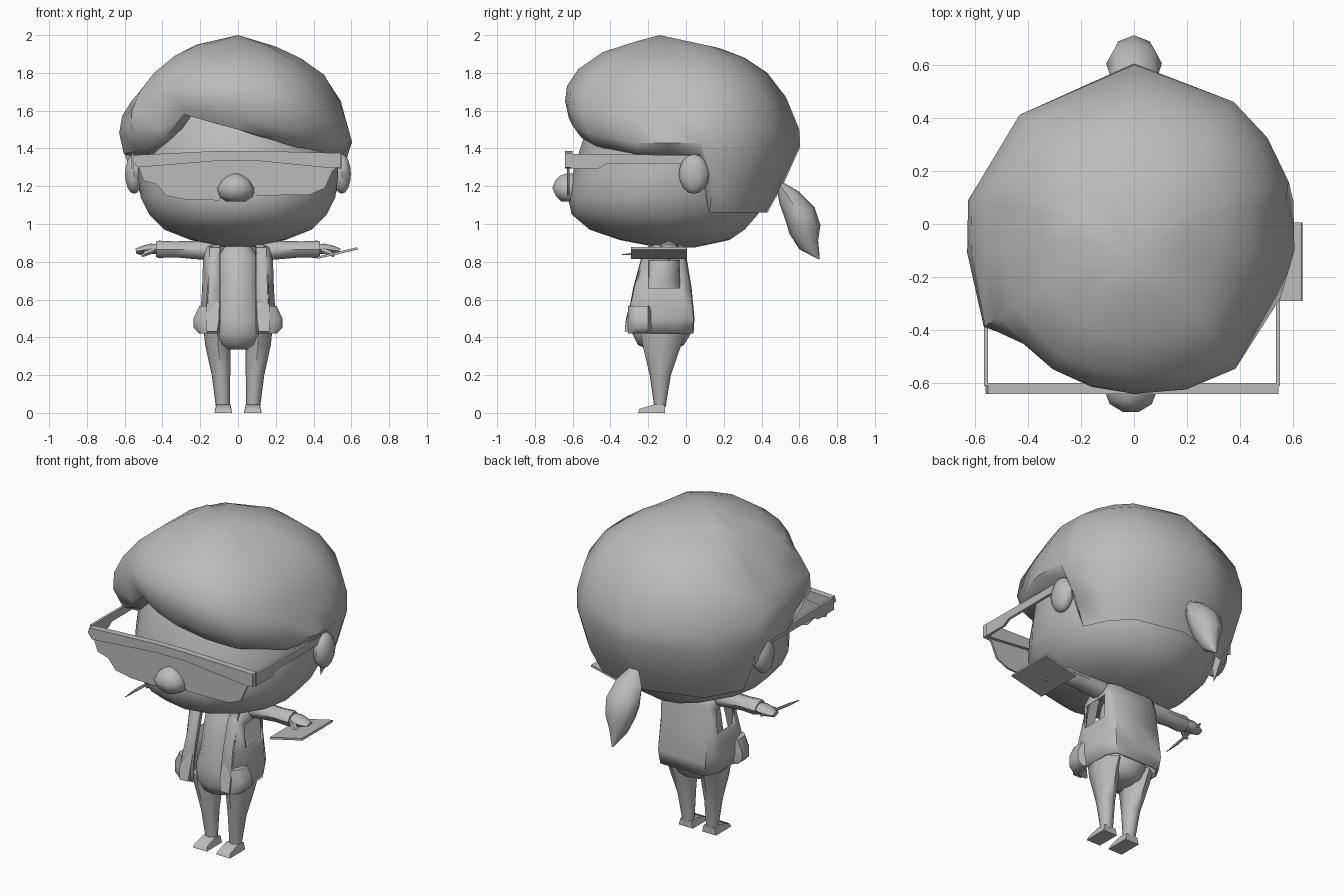
import bpy, bmesh, math
from mathutils import Vector

grey = bpy.data.materials.new("plain_grey")
grey.diffuse_color = (0.5, 0.5, 0.5, 1)


def finish(name, bm):
    bmesh.ops.recalc_face_normals(bm, faces=bm.faces[:])
    me = bpy.data.meshes.new(name)
    bm.to_mesh(me)
    bm.free()
    me.materials.append(grey)
    ob = bpy.data.objects.new(name, me)
    bpy.context.collection.objects.link(ob)
    return ob


def loft(name, rings, closed=True, caps=True, skip=()):
    """Skin a stack of point rings; skip lists (ring, column) openings."""
    bm = bmesh.new()
    rows = [[bm.verts.new(p) for p in r] for r in rings]
    n = len(rows[0])
    for i in range(len(rows) - 1):
        for j in range(n if closed else n - 1):
            if (i, j) not in skip:
                k = (j + 1) % n
                bm.faces.new((rows[i][j], rows[i][k], rows[i + 1][k], rows[i + 1][j]))
    if caps and closed:
        bm.faces.new(rows[0])
        bm.faces.new(rows[-1])
    bmesh.ops.remove_doubles(bm, verts=bm.verts[:], dist=0.0005)
    return finish(name, bm)


def oval(x, z, hw, y0, y1, n=16):
    """Horizontal oval ring between y0 (front) and y1 (back)."""
    a = [2 * math.pi * i / n for i in range(n)]
    return [(x + hw * math.cos(t), (y0 + y1) / 2 + (y1 - y0) / 2 * math.sin(t), z) for t in a]


def tube(name, path, n=8):
    """Path entries: centre, then half sizes along the two side axes."""
    rings = []
    for i, (c, ru, rv) in enumerate(path):
        d = Vector(path[min(i + 1, len(path) - 1)][0]) - Vector(path[max(i - 1, 0)][0])
        d.normalize()
        u = d.cross(Vector((0, 0, 1)))
        if u.length < 0.1:
            u = Vector((1, 0, 0))
        u.normalize()
        v = u.cross(d)
        rings.append([Vector(c) + u * ru * math.cos(2 * math.pi * k / n)
                      + v * rv * math.sin(2 * math.pi * k / n) for k in range(n)])
    return loft(name, rings)


def prism(name, pts, offset):
    """Extrude a planar outline by an offset vector."""
    o = Vector(offset)
    return loft(name, [pts, [Vector(p) + o for p in pts]])


def ball(name, c, s, seg=12, rings=8):
    bm = bmesh.new()
    bmesh.ops.create_uvsphere(bm, u_segments=seg, v_segments=rings, radius=1)
    for v in bm.verts:
        v.co = Vector([c[i] + s[i] * v.co[i] for i in range(3)])
    return finish(name, bm)


# Head
loft("head", [oval(0, *r) for r in (
    (.875, .06, -.14, .04), (.915, .25, -.35, .23), (.97, .39, -.51, .31),
    (1.05, .47, -.605, .38), (1.14, .515, -.625, .42), (1.25, .53, -.605, .45),
    (1.4, .53, -.56, .46), (1.55, .48, -.51, .42), (1.7, .36, -.4, .32))])
# Nose: dome with a flatter underside
loft("nose", [oval(-.012, *r, 10) for r in (
    (1.12, .05, -.665, -.56), (1.145, .09, -.69, -.55), (1.19, .098, -.712, -.55),
    (1.23, .075, -.695, -.55), (1.255, .045, -.67, -.55), (1.268, .015, -.635, -.57))])

# Hair: crown-to-edge profiles (radius, height) around the head
front = [(.25, 1.965), (.42, 1.91), (.55, 1.82), (.61, 1.73), (.62, 1.65), (.60, 1.56), (.56, 1.50), (.49, 1.50)]
swept = [(.25, 1.95), (.42, 1.89), (.55, 1.80), (.63, 1.68), (.65, 1.58), (.62, 1.48), (.56, 1.41), (.5, 1.40)]
right = [(.2, 1.94), (.33, 1.88), (.46, 1.79), (.53, 1.67), (.58, 1.54), (.61, 1.43), (.56, 1.37), (.48, 1.36)]
nape = [(.2, 1.94), (.36, 1.87), (.48, 1.78), (.57, 1.65), (.61, 1.5), (.61, 1.38), (.56, 1.2), (.49, 1.06)]
back = [(.2, 1.93), (.33, 1.88), (.45, 1.80), (.55, 1.67), (.62, 1.5), (.625, 1.41), (.53, 1.2), (.45, 1.06)]
left = [(.22, 1.95), (.36, 1.87), (.5, 1.73), (.57, 1.65), (.62, 1.57), (.635, 1.48), (.61, 1.37), (.5, 1.34)]
lock = [(.25, 1.95), (.4, 1.89), (.53, 1.80), (.62, 1.70), (.67, 1.6), (.675, 1.5), (.62, 1.39), (.5, 1.36)]
fold = [(.25, 1.95), (.41, 1.89), (.54, 1.80), (.595, 1.70), (.6, 1.6), (.59, 1.5), (.57, 1.45), (.5, 1.43)]
part = [(.25, 1.96), (.42, 1.90), (.55, 1.81), (.61, 1.72), (.61, 1.66), (.59, 1.62), (.57, 1.58), (.5, 1.57)]
keys = [(-120, part), (-90, front), (-54, swept), (-25, right), (10, right), (17, nape), (52, nape),
        (90, back), (135, nape), (163, nape), (170, left), (188, left), (213, lock), (226, fold), (240, part)]
columns = []
for (a0, p0), (a1, p1) in zip(keys, keys[1:]):
    steps = 1 if back in (p0, p1) else max(1, round((a1 - a0) / 20))  # straight planes meet in a back ridge
    for s in range(steps):
        t = s / steps
        a = math.radians(a0 + (a1 - a0) * t)
        col = [(0, -.14, 2.0)]
        for (r0, z0), (r1, z1) in zip(p0, p1):
            r = r0 + (r1 - r0) * t
            col.append((r * math.cos(a), -.02 + r * math.sin(a), z0 + (z1 - z0) * t))
        columns.append(col)
loft("hair", list(zip(*columns)), caps=False)

# Ponytail
tube("ponytail", [((0, .495, 1.21), .03, .02), ((0, .545, 1.14), .085, .06), ((0, .605, 1.05), .105, .085),
                  ((0, .63, .97), .085, .085), ((0, .65, .89), .05, .055), ((0, .705, .815), .004, .004)])

# Glasses
prism("glasses_bar", [(-.56, -.64, 1.335), (-.55, -.64, 1.365), (-.1, -.64, 1.387), (.1, -.64, 1.387),
                      (.545, -.64, 1.375), (.545, -.64, 1.30), (.5, -.64, 1.295), (.1, -.64, 1.335),
                      (-.1, -.64, 1.335), (-.53, -.64, 1.30)], (0, .04, 0))
prism("glasses_lens", [(-.53, -.63, 1.31), (-.5, -.63, 1.23), (-.43, -.63, 1.21), (-.38, -.63, 1.15),
                       (-.28, -.63, 1.13), (-.1, -.63, 1.125), (-.06, -.63, 1.2), (.06, -.63, 1.2),
                       (.1, -.63, 1.15), (.38, -.63, 1.155), (.46, -.63, 1.19), (.5, -.63, 1.28),
                       (.53, -.63, 1.31), (.1, -.63, 1.345), (-.1, -.63, 1.345)], (0, .012, 0))

# Body core: shirt, hips and neck
loft("shirt", [oval(0, *r, 12) for r in (
    (.335, .07, -.2, -.06), (.36, .12, -.255, -.01), (.42, .155, -.285, .025), (.5, .155, -.285, .02),
    (.58, .125, -.275, 0), (.7, .115, -.25, -.03), (.82, .11, -.21, -.03), (.88, .07, -.17, -.05))])
loft("neck", [oval(0, .84, .06, -.16, -.05, 10), oval(0, .91, .06, -.16, -.05, 10)])

# Open coat with arm holes
coat_rings = []
for z, hw, yf, yb in ((.895, .11, -.17, -.03), (.88, .165, -.2, -.01), (.81, .185, -.24, 0),
                      (.66, .19, -.28, .025), (.5, .2, -.31, .04), (.42, .185, -.3, .035)):
    half = [(.095, yf), (hw * .82, yf + .005), (hw, max(-.2, yf + .03)),
            (hw, -.03), (hw * .8, yb), (0, yb + .005)]
    full = half + [(-x, y) for x, y in half[-2::-1]]
    coat_rings.append([(x, y, z) for x, y in full])
coat = loft("coat", coat_rings, closed=False, skip=((2, 2), (2, 7)))
thick = coat.modifiers.new("thickness", 'SOLIDIFY')
thick.thickness = .015
thick.offset = -1

for side, s in (("left", -1), ("right", 1)):
    # Ear and glasses arm
    ball("ear_" + side, (s * .55, .042, 1.265), (.05, .08, .105), 10, 8)
    xf = .55 if s < 0 else .535
    prism("glasses_arm_" + side, [(s * xf, -.61, 1.37), (s * xf, .02, 1.365), (s * xf, .15, 1.32),
                                  (s * xf, .15, 1.25), (s * xf, .02, 1.32), (s * xf, -.42, 1.32),
                                  (s * xf, -.46, 1.295), (s * xf, -.61, 1.295)], (s * .015, 0, 0))

    # Coat lapel and pocket
    prism("lapel_" + side, [(s * .095, -.21, .875), (s * .15, -.21, .875), (s * .17, -.315, .5),
                            (s * .165, -.325, .43), (s * .11, -.325, .43), (s * .10, -.318, .5)], (0, .03, 0))
    loft("pocket_" + side, [
        [(s * .165, -.308, z), (s * (o - .02), -.295, z), (s * o, -.27, z), (s * o, -.2, z), (s * .17, -.175, z)]
        for z, o in ((.42, .205), (.45, .235), (.5, .235), (.565, .205))])

    # Sleeve, cuff and hand
    tube("sleeve_" + side, [((s * .13, -.09, .86), .055, .052), ((s * .2, -.09, .862), .058, .05),
                            ((s * .34, -.09, .866), .05, .042), ((s * .42, -.09, .866), .054, .046),
                            ((s * .435, -.09, .866), .05, .04)])
    tube("hand_" + side, [((s * .41, -.09, .868), .03, .025), ((s * .46, -.085, .868), .05, .028),
                          ((s * .5, -.085, .862), .045, .024), ((s * .54, -.085, .855), .025, .015)])
    tube("thumb_" + side, [((s * .45, -.12, .86), .018, .016), ((s * .49, -.15, .845), .016, .015),
                           ((s * .51, -.15, .83), .008, .008)], 6)

    # Leg and wedge shoe
    loft("leg_" + side, [oval(s * x, z, w, y0, y1, 8) for z, x, w, y0, y1 in (
        (.03, .08, .037, -.168, -.108), (.2, .09, .049, -.192, -.08),
        (.36, .106, .068, -.23, -.025), (.43, .108, .073, -.24, .005))])
    loft("shoe_" + side, [[(s * (.078 + k), -.255, 0), (s * (.078 + k), -.11, 0), (s * (.078 + k * .8), -.11, .04),
                           (s * (.078 + k * .8), -.165, .045), (s * (.078 + k * .85), -.245, .022)]
                          for k in (-.047, .047)])

# Tablet in one hand, pen in the other
prism("tablet", [(.42, -.29, .815), (.635, -.29, .865), (.635, .005, .865), (.42, .005, .815)], (-.003, 0, .012))
tube("pen", [((-.49, -.02, .86), .008, .008), ((-.515, -.25, .845), .008, .008), ((-.52, -.34, .838), .002, .002)], 6)

# Soft shading with crisp edges
bpy.ops.object.select_all(action='SELECT')
bpy.context.view_layer.objects.active = coat
bpy.ops.object.shade_smooth_by_angle(angle=math.radians(50))
